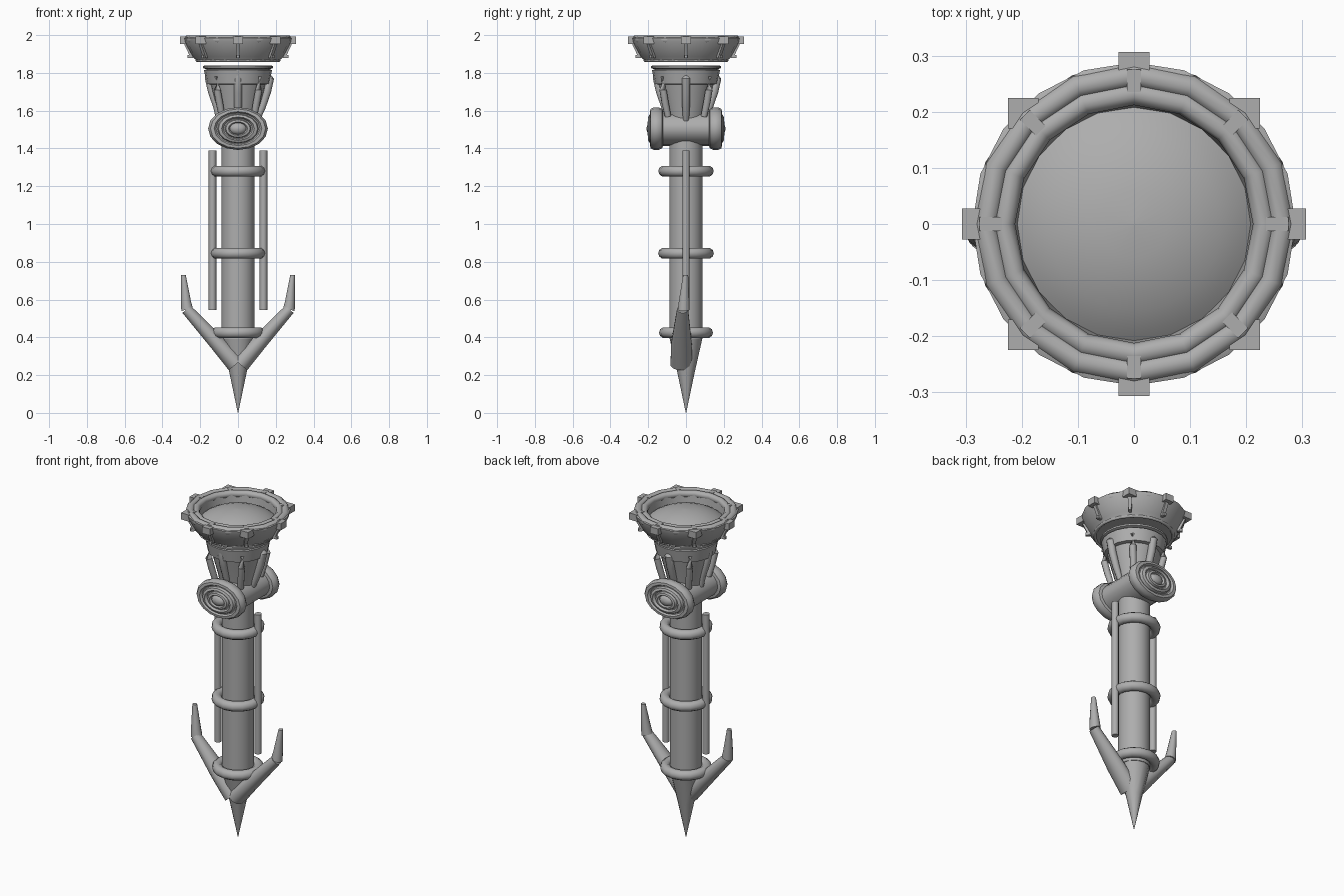
import bpy, bmesh, math
from mathutils import Matrix, Vector

cube = bpy.data.objects.get("Cube")
if cube:
    bpy.data.objects.remove(cube, do_unlink=True)

metal = bpy.data.materials.new("grey_metal")
metal.use_nodes = True
GREY = (0.42, 0.42, 0.42, 1)
metal.diffuse_color = GREY
metal.node_tree.nodes["Principled BSDF"].inputs["Base Color"].default_value = GREY


def finish(name, bm, matrix=Matrix(), smooth=40):
    bmesh.ops.recalc_face_normals(bm, faces=bm.faces)
    me = bpy.data.meshes.new(name)
    bm.to_mesh(me)
    bm.free()
    me.transform(matrix)
    me.materials.append(metal)
    ob = bpy.data.objects.new(name, me)
    bpy.context.collection.objects.link(ob)
    if smooth:
        bpy.ops.object.select_all(action="DESELECT")
        ob.select_set(True)
        bpy.context.view_layer.objects.active = ob
        bpy.ops.object.shade_smooth_by_angle(angle=math.radians(smooth))
    return ob


def skin(name, rings, closed=False, matrix=Matrix(), smooth=40):
    """Join a row of equal rings of points; cap the ends unless closed."""
    bm = bmesh.new()
    rows = [[bm.verts.new(p) for p in ring] for ring in rings]
    pairs = list(zip(rows, rows[1:])) + ([(rows[-1], rows[0])] if closed else [])
    for a, b in pairs:
        for i in range(len(a)):
            j = (i + 1) % len(a)
            bm.faces.new((a[i], a[j], b[j], b[i]))
    if not closed:
        bm.faces.new(rows[0])
        bm.faces.new(rows[-1])
    bmesh.ops.remove_doubles(bm, verts=bm.verts, dist=0.0003)
    return finish(name, bm, matrix, smooth)


def lathe(name, profile, sides=24, closed=False, matrix=Matrix(), smooth=40):
    rings = []
    for r, z in profile:
        r = max(r, 0.001)
        rings.append([(r * math.cos(math.tau * i / sides), r * math.sin(math.tau * i / sides), z)
                      for i in range(sides)])
    return skin(name, rings, closed, matrix, smooth)


def torus(name, major, minor, z, sides=20):
    pts = [(major + minor * math.cos(math.tau * i / 10),
            z + minor * math.sin(math.tau * i / 10)) for i in range(10)]
    return lathe(name, pts, sides, True, smooth=60)


def tube(name, points, radii, matrix=Matrix(), sides=10):
    pts = [Vector(p) for p in points]
    rings = []
    for k, p in enumerate(pts):
        d = pts[min(k + 1, len(pts) - 1)] - pts[max(k - 1, 0)]
        q = d.to_track_quat("Z", "Y")
        rings.append([p + q @ Vector((radii[k] * math.cos(math.tau * i / sides),
                                      radii[k] * math.sin(math.tau * i / sides), 0))
                      for i in range(sides)])
    return skin(name, rings, matrix=matrix)


def box(name, size, matrix):
    bm = bmesh.new()
    bmesh.ops.create_cube(bm, size=1, matrix=Matrix.Diagonal((*size, 1)))
    return finish(name, bm, matrix, 0)


# Pointed tip and straight shaft
lathe("tip_spike", [(0, 0), (0.045, 0.21), (0.088, 0.4)], 12)
lathe("shaft", [(0.088, 0.39), (0.088, 1.5)])

# Clamping rings around the shaft
for label, z, r in (("lower", 0.425, 0.114), ("middle", 0.845, 0.118), ("upper", 1.28, 0.118)):
    torus(label + "_ring", r, 0.029, z, 16)


def section(s, x, y, z, across, depth, dx, dz):
    """Oval cross-section of an anchor arm, on side s."""
    angles = [math.tau * (i + 0.5) / 12 for i in range(12)]
    return [(s * (x + dx * across * math.cos(a)), y + depth * math.sin(a),
             z + dz * across * math.cos(a)) for a in angles]


# Side rods, anchor arms and flukes, one of each per side
for side, s in (("left", 1), ("right", -1)):
    tube(side + "_rod", [(s * 0.135, 0, 0.545), (s * 0.135, 0, 1.39)], [0.02, 0.02])
    skin(side + "_arm", [section(s, 0.01, -0.024, 0.258, 0.052, 0.06, 0.77, -0.64),
                         section(s, 0.11, -0.024, 0.37, 0.043, 0.056, 0.77, -0.64),
                         section(s, 0.272, -0.018, 0.548, 0.03, 0.03, 0.77, -0.64)], smooth=60)
    skin(side + "_fluke", [section(s, 0.27, -0.012, 0.548, 0.033, 0.032, 0.95, -0.3),
                           section(s, 0.275, -0.01, 0.59, 0.027, 0.029, 1, 0),
                           section(s, 0.289, -0.002, 0.73, 0.013, 0.014, 1, 0)], smooth=60)

# Oval hinge barrel with a stepped cap on the front and back
HINGE = Matrix.Translation((0, 0, 1.505)) @ Matrix.Diagonal((1.4, 1, 1, 1))
lathe("hinge_barrel", [(0.091, -0.15), (0.091, 0.15)], 20,
      matrix=HINGE @ Matrix.Rotation(math.pi / 2, 4, "X"))
cap = [(0.085, 0.12), (0.104, 0.126), (0.113, 0.145), (0.113, 0.17), (0.104, 0.188),
       (0.09, 0.19), (0.083, 0.178), (0.078, 0.178), (0.074, 0.194), (0.062, 0.2),
       (0.055, 0.186), (0.05, 0.186), (0.046, 0.2), (0.036, 0.203), (0.031, 0.19),
       (0.026, 0.2), (0.014, 0.207), (0, 0.209)]
for label, turn in (("front", 1), ("back", -1)):
    lathe(label + "_hinge_cap", cap, 16,
          matrix=HINGE @ Matrix.Rotation(turn * math.pi / 2, 4, "X"))

# Flared neck, its raised collar and the thin flange on top
lathe("neck", [(0.095, 1.52), (0.11, 1.6), (0.137, 1.7), (0.165, 1.82)], 20)
lathe("neck_collar", [(0.13, 1.735), (0.166, 1.742), (0.18, 1.815), (0.15, 1.822)], 20)
lathe("neck_flange", [(0.17, 1.82), (0.186, 1.826), (0.186, 1.836), (0.17, 1.84)], 24)

# Struts bracing the neck to the hinge
for sx in (1, -1):
    for sy in (1, -1):
        tube("neck_strut", [(sx * 0.085, sy * 0.095, 1.57), (sx * 0.098, sy * 0.11, 1.64),
                            (sx * 0.11, sy * 0.122, 1.71), (sx * 0.108, sy * 0.118, 1.78)],
             [0.017, 0.019, 0.019, 0.016])
# Side braces; two of the four bulge outward
for k, bulge in enumerate((0.016, 0.012, 0, 0)):
    tube("side_brace", [(0.1, 0, 1.55), (0.112 + bulge, 0, 1.62), (0.138 + bulge, 0, 1.7),
                        (0.154 + bulge, 0, 1.77), (0.158, 0, 1.82)],
         [0.016, 0.02, 0.022, 0.022, 0.016], Matrix.Rotation(k * math.pi / 2, 4, "Z"))

# Bowl-shaped head, its open top filled by a raised dome
lathe("head_bowl", [(0.1, 1.862), (0.222, 1.862), (0.226, 1.872), (0.24, 1.885), (0.284, 1.965),
                    (0.288, 1.985), (0.27, 1.993), (0.215, 1.98), (0.207, 1.92), (0.1, 1.91)], 20)
lathe("head_dome", [(0.21, 1.925), (0.19, 1.94), (0.155, 1.959), (0.11, 1.976), (0.06, 1.987),
                    (0, 1.991)], 32)
torus("head_base_ring", 0.216, 0.009, 1.866, 24)
torus("outer_rim", 0.265, 0.022, 1.977, 16)
torus("inner_rim", 0.233, 0.021, 1.976, 16)

# Square bolts, straps and studs repeated around the head
for k in range(8):
    spin = Matrix.Rotation(k * math.tau / 8, 4, "Z")
    # bolts keep their faces square to the axes
    place = Matrix.Translation(spin @ Vector((0.279, 0, 1.972)))
    box("rim_bolt", (0.055, 0.055, 0.04), place)
    box("rim_clip", (0.04, 0.025, 0.014), spin @ Matrix.Translation((0.255, 0, 1.991)))
    lean = spin @ Matrix.Translation((0.262, 0, 1.92)) @ Matrix.Rotation(math.radians(25), 4, "Y")
    box("head_strap", (0.014, 0.02, 0.085), lean)
    box("head_stud", (0.03, 0.016, 0.016), spin @ Matrix.Translation((0.252, 0, 1.886)))
